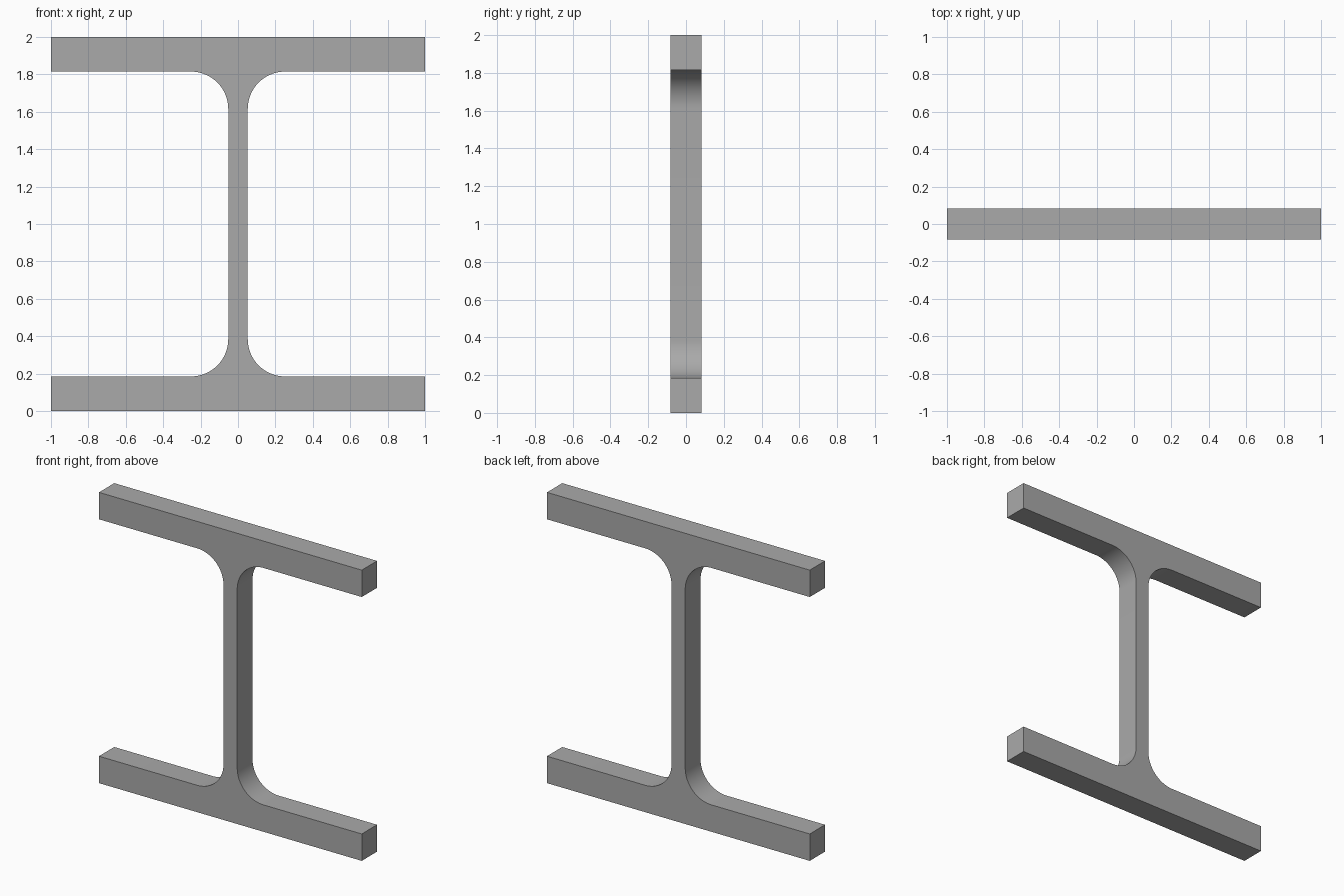
import bpy, bmesh, math

if "Cube" in bpy.data.objects:
    bpy.data.objects.remove(bpy.data.objects["Cube"])

HALF_W, HEIGHT, HALF_D = 1.0, 2.0, 0.083
FLANGE, WEB, R = 0.185, 0.052, 0.2   # flange thickness, half web width, fillet radius
SEGS = 20

steel = bpy.data.materials.new("steel grey")
steel.diffuse_color = (0.4, 0.4, 0.4, 1)
steel.use_nodes = True
steel.node_tree.nodes["Principled BSDF"].inputs["Base Color"].default_value = steel.diffuse_color

# Right-hand half of the I profile, bottom quarter first
cx, cz = WEB + R, FLANGE + R
quarter = [(HALF_W, 0), (HALF_W, FLANGE)]
for i in range(SEGS + 1):
    a = -math.pi / 2 - i / SEGS * math.pi / 2
    quarter.append((cx + R * math.cos(a), cz + R * math.sin(a)))

# Mirror up, then mirror across to close the outline
right = quarter + [(x, HEIGHT - z) for x, z in reversed(quarter)]
outline = right + [(-x, z) for x, z in reversed(right)]

# Extrude the profile through the depth
bm = bmesh.new()
face = bm.faces.new([bm.verts.new((x, -HALF_D, z)) for x, z in outline])
ext = bmesh.ops.extrude_face_region(bm, geom=[face], use_keep_orig=True)
moved = [g for g in ext["geom"] if isinstance(g, bmesh.types.BMVert)]
bmesh.ops.translate(bm, vec=(0, 2 * HALF_D, 0), verts=moved)
bmesh.ops.recalc_face_normals(bm, faces=bm.faces)
mesh = bpy.data.meshes.new("i_beam")
bm.to_mesh(mesh)
bm.free()

# Beam object with smooth fillets and sharp edges
beam = bpy.data.objects.new("i_beam", mesh)
bpy.context.collection.objects.link(beam)
mesh.materials.append(steel)
bpy.context.view_layer.objects.active = beam
beam.select_set(True)
bpy.ops.object.shade_smooth_by_angle(angle=math.radians(30))
